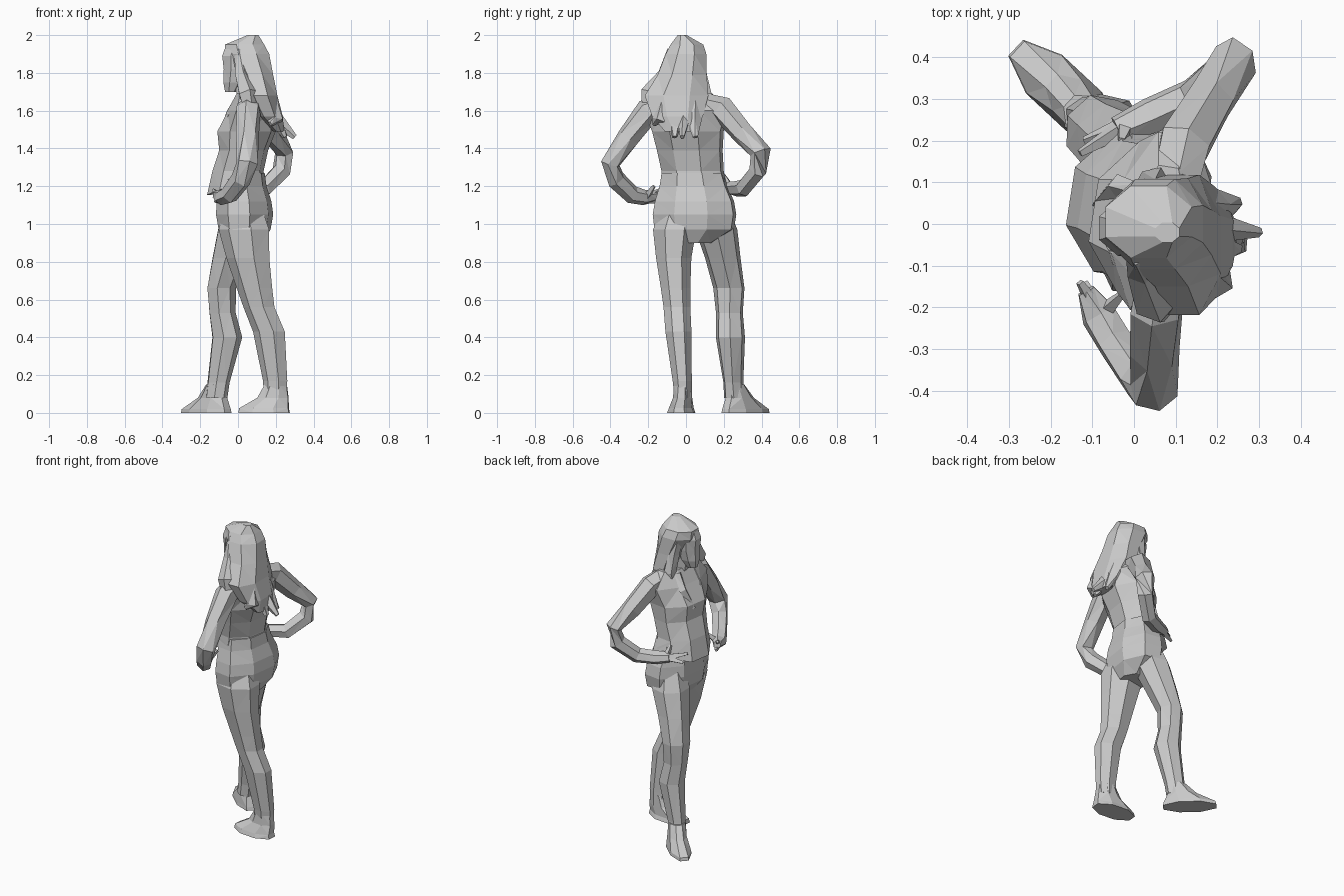
import bpy, bmesh, math
from mathutils import Vector

def skin(name, rings):
    """Bridge equal-sized rings of points into a closed, flat-shaded mesh."""
    bm = bmesh.new()
    loops = [[bm.verts.new(p) for p in r] for r in rings]
    n = len(loops[0])
    for a, b in zip(loops, loops[1:]):
        for i in range(n):
            j = (i + 1) % n
            bm.faces.new((a[i], a[j], b[j], b[i]))
    bm.faces.new(loops[0][::-1])
    bm.faces.new(loops[-1])
    bmesh.ops.triangulate(bm, faces=bm.faces[:])
    bmesh.ops.recalc_face_normals(bm, faces=bm.faces[:])
    me = bpy.data.meshes.new(name)
    bm.to_mesh(me)
    bm.free()
    ob = bpy.data.objects.new(name, me)
    bpy.context.collection.objects.link(ob)
    return ob

def stack(name, sections, yaw=0, tilt=0, n=8):
    """Level rings given as (x, y, z, half depth, half width); tilt only the first ring."""
    c, s = math.cos(math.radians(yaw)), math.sin(math.radians(yaw))
    rings = []
    for k, (x, y, z, rx, ry) in enumerate(sections):
        ring = []
        for i in range(n):
            t = 2 * math.pi * (i + 0.5) / n
            u, v = 1.04 * rx * math.cos(t), 1.04 * ry * math.sin(t)
            ring.append((x + u * c - v * s, y + u * s + v * c, z + (tilt * u if k == 0 else 0)))
        rings.append(ring)
    return skin(name, rings)

def tube(name, points, n=6):
    """Limb along a path of (x, y, z, half width, half height)."""
    P = [Vector(p[:3]) for p in points]
    rings = []
    for k, p in enumerate(points):
        t = (P[min(k + 1, len(P) - 1)] - P[max(k - 1, 0)]).normalized()
        a = t.cross(Vector((-0.45, 0.1, 0.9))).normalized()
        b = t.cross(a)
        rings.append([P[k] + a * p[3] * math.cos(2 * math.pi * i / n)
                      + b * p[4] * math.sin(2 * math.pi * i / n) for i in range(n)])
    return skin(name, rings)

# jacket with raised back hem, hips
stack("jacket", [(-.012, .045, 1.2, .148, .178), (0, .035, 1.28, .132, .165),
                 (.03, .02, 1.39, .125, .175), (.045, .01, 1.49, .15, .19),
                 (.07, 0, 1.60, .115, .225), (.06, -.005, 1.69, .06, .15)],
      yaw=-9, tilt=.32)
stack("hips", [(.04, .03, .9, .085, .11), (.035, .043, .97, .132, .213),
               (.035, .045, 1.05, .146, .224), (.032, .045, 1.12, .14, .212),
               (.02, .04, 1.2, .127, .182), (.02, .035, 1.27, .118, .165)], yaw=-8)

# legs, thighs tapering into the hips
stack("left_leg", [(-.115, .255, .08, .058, .052), (-.105, .25, .16, .06, .05),
                   (-.06, .235, .40, .08, .075), (-.085, .23, .53, .07, .07),
                   (-.09, .228, .66, .074, .083), (-.045, .195, .82, .095, .092),
                   (.0, .16, .97, .112, .11), (.025, .13, 1.15, .07, .07)], yaw=-25, n=7)
stack("right_leg", [(.2, -.015, .08, .06, .045), (.2, -.02, .17, .065, .05),
                    (.168, -.04, .43, .085, .068), (.115, -.048, .56, .083, .07),
                    (.092, -.055, .66, .095, .077), (.058, -.065, .82, .115, .092),
                    (.038, -.06, .97, .135, .113), (.03, -.03, 1.15, .08, .07)], n=7)

# feet
stack("left_foot", [(-.168, .315, 0, .165, .066), (-.168, .315, .02, .16, .064),
                    (-.135, .285, .08, .09, .053), (-.115, .257, .15, .058, .048)], yaw=-43)
stack("right_foot", [(.138, -.025, 0, .14, .073), (.138, -.025, .025, .135, .064),
                     (.185, -.018, .08, .085, .05), (.2, -.018, .15, .06, .045)], yaw=-5)

# arms bent with hands on the hips
tube("right_arm", [(.06, -.12, 1.63, .06, .06), (.055, -.2, 1.60, .066, .07),
                   (.05, -.305, 1.46, .06, .062), (.048, -.4, 1.32, .052, .06),
                   (.015, -.37, 1.235, .05, .055), (-.045, -.285, 1.155, .045, .05),
                   (-.085, -.22, 1.14, .045, .04), (-.115, -.16, 1.15, .022, .03)])
tube("left_arm", [(.1, .11, 1.63, .065, .06), (.12, .19, 1.61, .068, .07),
                  (.185, .3, 1.48, .06, .06), (.245, .395, 1.38, .048, .06),
                  (.23, .38, 1.28, .048, .052), (.14, .305, 1.19, .045, .048),
                  (.04, .26, 1.185, .045, .04), (-.04, .225, 1.195, .035, .03)])
for side, base, tips in (
        ("left", (-.02, .235, 1.19), [(-.13, .17, 1.22), (-.12, .2, 1.17), (-.03, .2, 1.26)]),
        ("right", (-.08, -.22, 1.13), [(-.13, -.14, 1.18), (-.12, -.14, 1.12), (-.03, -.17, 1.2)])):
    for i, tip in enumerate(tips):
        tube(f"{side}_finger_{i + 1}", [(*base, .026, .026), (*tip, .01, .01)], n=4)

# neck and head
stack("neck", [(.06, -.01, 1.6, .06, .065), (.02, -.01, 1.8, .05, .055)], n=6)
stack("head", [(-.035, -.01, 1.70, .035, .03), (-.02, -.01, 1.75, .06, .052),
               (-.01, -.01, 1.82, .068, .065), (-.005, -.01, 1.89, .082, .07),
               (.01, -.01, 1.95, .075, .055)], n=8)

# long hair falling down the back, with side locks and tips
stack("hair", [(.215, -.03, 1.49, .03, .085), (.165, -.045, 1.57, .075, .14),
               (.12, -.05, 1.68, .092, .175), (.09, -.02, 1.79, .1, .135),
               (.05, .0, 1.9, .12, .112), (.035, .005, 1.95, .108, .09),
               (.08, -.02, 2.0, .03, .025)])
for i, (y0, y1, x1, z1) in enumerate(((-.12, -.17, .17, 1.53), (-.05, -.06, .25, 1.46),
                                      (0, -.02, .3, 1.46), (.03, .05, .25, 1.46))):
    tube(f"hair_tip_{i + 1}", [(.16, y0, 1.66, .04, .05), (.2, (y0 + y1) / 2, 1.55, .035, .045),
                               (x1, y1, z1, .012, .015)], n=5)
tube("right_lock", [(.01, -.07, 1.92, .03, .03), (.02, -.11, 1.79, .04, .04),
                    (.05, -.19, 1.69, .055, .05), (.07, -.19, 1.6, .045, .04)], n=5)
tube("left_lock", [(.01, .065, 1.92, .03, .03), (.03, .08, 1.8, .035, .035),
                   (.05, .1, 1.68, .04, .04), (.03, .1, 1.6, .02, .02)], n=5)

# jacket lapels
for side, y in (("left", .09), ("right", -.07)):
    tube(f"{side}_lapel", [(.01, y * .8, 1.67, .025, .025), (-.04, y, 1.58, .03, .025),
                           (-.09, .02 + y * .3, 1.46, .012, .012)], n=4)
